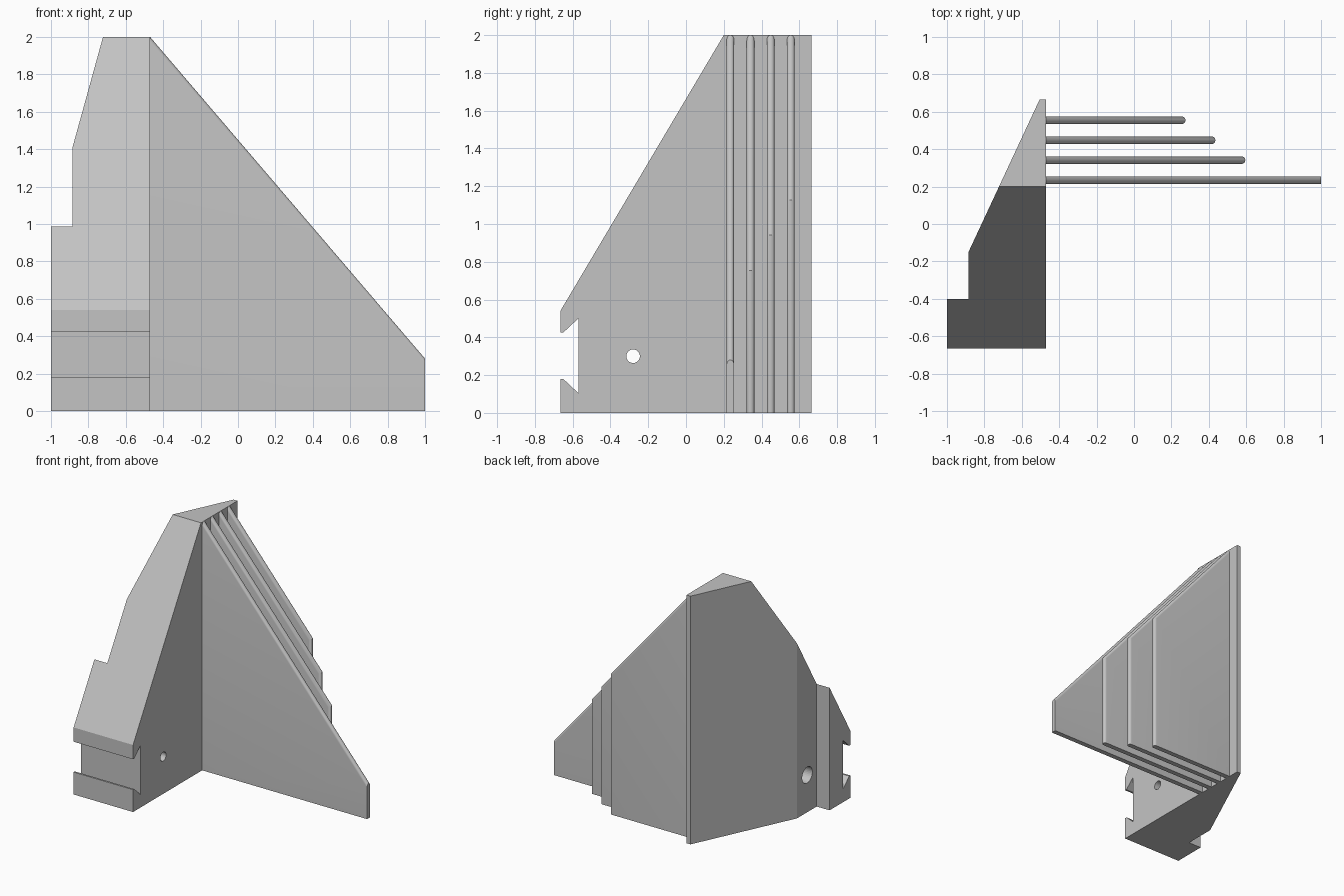
import bpy, bmesh, math
from mathutils import Matrix, Vector

cube = bpy.data.objects.get("Cube")
if cube:
    bpy.data.objects.remove(cube, do_unlink=True)

grey = bpy.data.materials.new("light_grey")
grey.use_nodes = True
colour = (0.55, 0.55, 0.55, 1)
grey.diffuse_color = colour
grey.node_tree.nodes["Principled BSDF"].inputs["Base Color"].default_value = colour


def finish(name, bm):
    bmesh.ops.recalc_face_normals(bm, faces=bm.faces[:])
    mesh = bpy.data.meshes.new(name)
    bm.to_mesh(mesh)
    bm.free()
    mesh.materials.append(grey)
    obj = bpy.data.objects.new(name, mesh)
    bpy.context.collection.objects.link(obj)
    return obj


def prism(points, shift):
    """Extrude a closed outline along the shift vector."""
    bm = bmesh.new()
    face = bm.faces.new([bm.verts.new(p) for p in points])
    out = bmesh.ops.extrude_face_region(bm, geom=[face])
    moved = [v for v in out["geom"] if isinstance(v, bmesh.types.BMVert)]
    bmesh.ops.translate(bm, verts=moved, vec=shift)
    return bm


def rod(name, radius, x0, x1, y, z):
    """Cylinder along x used as a cutter."""
    bm = bmesh.new()
    place = Matrix.Translation(((x0 + x1) / 2, y, z)) @ Matrix.Rotation(math.pi / 2, 4, "Y")
    bmesh.ops.create_cone(bm, cap_ends=True, segments=32, radius1=radius,
                          radius2=radius, depth=x1 - x0, matrix=place)
    return finish(name, bm)


def boolean(obj, cutter, operation):
    mod = obj.modifiers.new(cutter.name, "BOOLEAN")
    mod.operation = operation
    mod.solver = "EXACT"
    mod.object = cutter
    cutter.hide_render = True
    cutter.hide_set(True)


def smooth(obj):
    bpy.ops.object.select_all(action="DESELECT")
    obj.select_set(True)
    bpy.context.view_layer.objects.active = obj
    bpy.ops.object.shade_smooth_by_angle(angle=math.radians(30))


INNER, TOP, HALF = -0.47, 2.0, 0.665

# Body: side profile with dovetail slot, trimmed to the plan outline
side = [(-HALF, 0), (HALF, 0), (HALF, TOP), (0.2, TOP), (-HALF, 0.54),
        (-HALF, 0.425), (-0.65, 0.425), (-0.57, 0.5), (-0.57, 0.105),
        (-0.65, 0.18), (-HALF, 0.18)]
body = finish("body", prism([(-1.1, y, z) for y, z in side], (INNER + 1.1, 0, 0)))

plan = [(-1, -0.8), (0, -0.8), (0, 0.8), (INNER, 0.8), (INNER, 0.74),
        (-0.885, -0.15), (-0.885, -0.4), (-1, -0.4)]
trim = finish("plan_trim", prism([(x, y, -0.1) for x, y in plan], (0, 0, TOP + 0.2)))
boolean(body, trim, "INTERSECT")

# Screw hole with a wider recess on the outer side
boolean(body, rod("screw_hole_cutter", 0.036, -1.2, 0, -0.28, 0.3), "DIFFERENCE")
boolean(body, rod("screw_recess_cutter", 0.065, -1.2, -0.75, -0.28, 0.3), "DIFFERENCE")

# Fins: parallel plates sharing one slope, with rounded outer edges
SLOPE = (TOP - 0.28) / (1 - INNER)
THICK = 0.04
for i, end in enumerate((1.0, 0.595, 0.435, 0.275)):
    y = 0.215 + 0.1065 * i
    z_end = TOP - SLOPE * (end - INNER)
    outline = [(INNER, 0), (end, 0), (end, z_end), (INNER, TOP)]
    bm = prism([(x, y, z) for x, z in outline], (0, THICK, 0))

    def rounded(edge):
        a, b = (v.co for v in edge.verts)
        if abs(a.y - b.y) > 0.001:
            return False
        on_slope = abs(a.x - b.x) > 0.001 and abs(a.z - b.z) > 0.001
        on_end = min(a.x, b.x) > end - 0.001
        return on_slope or (on_end and i > 0)

    bmesh.ops.bevel(bm, geom=[e for e in bm.edges if rounded(e)], offset=THICK * 0.47,
                    segments=5, profile=0.5, affect="EDGES")
    smooth(finish(f"fin_{i + 1}", bm))
